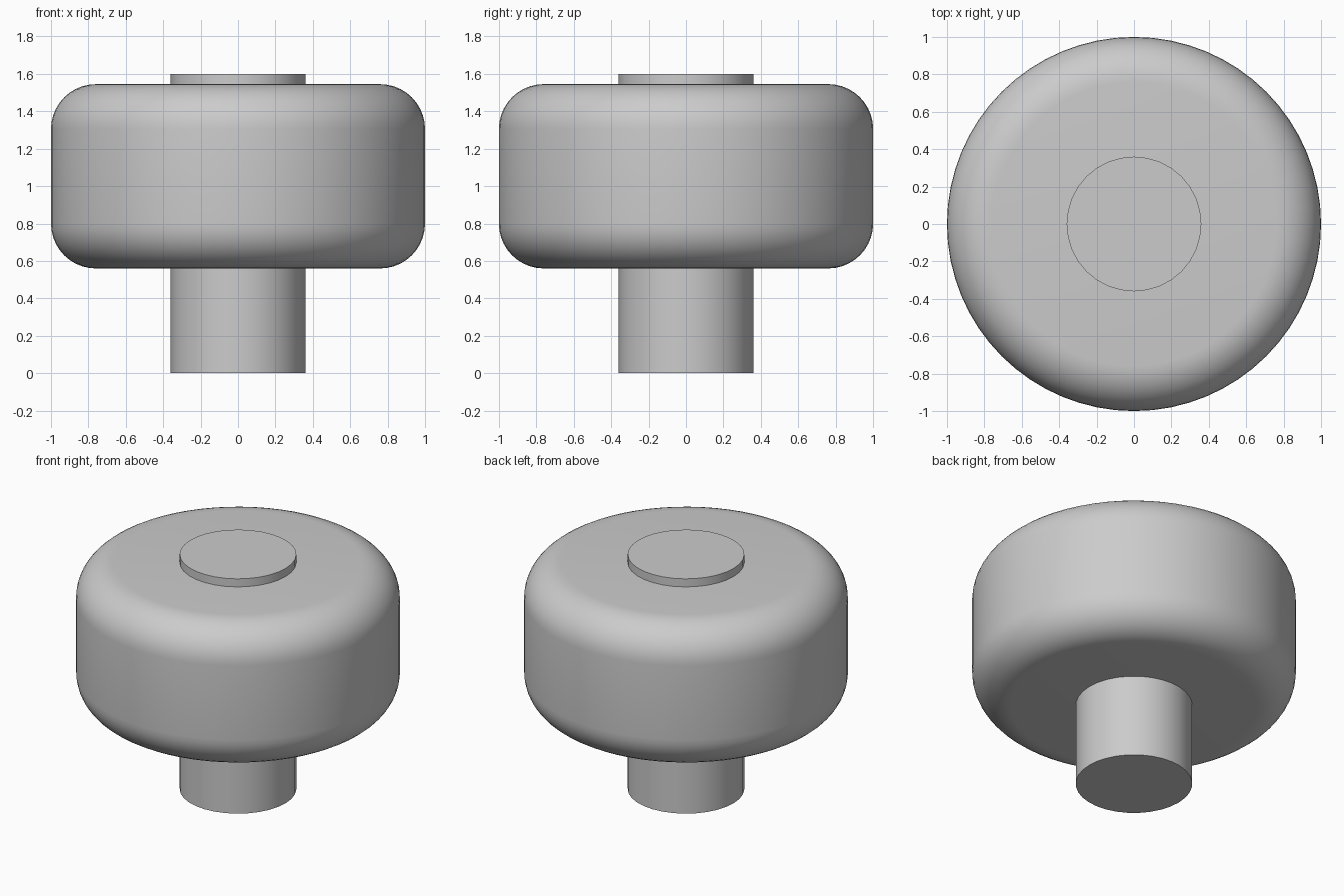
import bpy
from math import radians

cube = bpy.data.objects.get("Cube")
if cube:
    bpy.data.objects.remove(cube, do_unlink=True)

# Single grey finish
grey = bpy.data.materials.new("light_grey")
grey.use_nodes = True
colour = (0.6, 0.6, 0.6, 1)
grey.diffuse_color = colour
grey.node_tree.nodes["Principled BSDF"].inputs["Base Color"].default_value = colour


def cylinder(name, radius, bottom, top, sides, rounding=0):
    bpy.ops.mesh.primitive_cylinder_add(
        vertices=sides, radius=radius, depth=top - bottom,
        location=(0, 0, (bottom + top) / 2))
    obj = bpy.context.object
    obj.name = name
    obj.data.materials.append(grey)
    if rounding:
        bevel = obj.modifiers.new("rounded_rims", 'BEVEL')
        bevel.width = rounding
        bevel.segments = 10
        bevel.limit_method = 'ANGLE'
        bevel.angle_limit = radians(40)
        bpy.ops.object.modifier_apply(modifier=bevel.name)
    bpy.ops.object.shade_smooth_by_angle(angle=radians(30))
    return obj


# Shaft running through the wheel, and the rounded wheel itself
cylinder("shaft", 0.36, 0, 1.6, 32)
cylinder("wheel", 1.0, 0.56, 1.545, 64, rounding=0.24)
